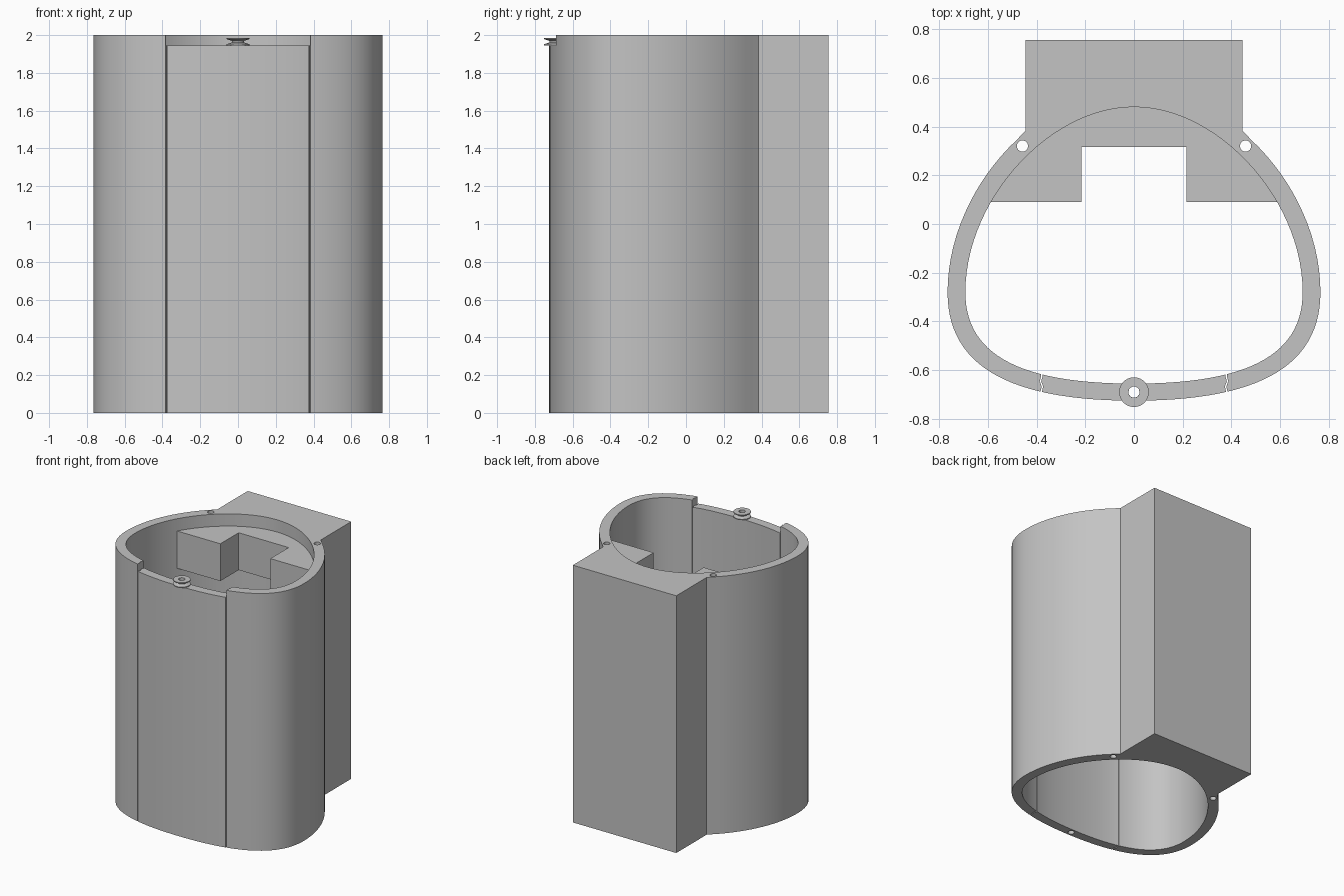
import bpy, bmesh, math
from mathutils import Vector
from mathutils.geometry import interpolate_bezier

if "Cube" in bpy.data.objects:
    bpy.data.objects.remove(bpy.data.objects["Cube"], do_unlink=True)

HEIGHT = 2.0
RIM = 1.945        # top of the lowered front panel
WIDEST = -0.28     # y where the egg-shaped shell is widest

grey = bpy.data.materials.new("plain grey")
grey.use_nodes = True
grey.diffuse_color = (0.55, 0.55, 0.55, 1)
grey.node_tree.nodes["Principled BSDF"].inputs["Base Color"].default_value = (0.55, 0.55, 0.55, 1)


def finish(name, bm):
    bmesh.ops.recalc_face_normals(bm, faces=bm.faces)
    mesh = bpy.data.meshes.new(name)
    bm.to_mesh(mesh)
    bm.free()
    mesh.materials.append(grey)
    obj = bpy.data.objects.new(name, mesh)
    bpy.context.collection.objects.link(obj)
    return obj


def prism(name, outline, z0, z1):
    """Extrude a flat outline from z0 to z1."""
    bm = bmesh.new()
    face = bm.faces.new([bm.verts.new((x, y, z0)) for x, y in outline])
    grown = bmesh.ops.extrude_face_region(bm, geom=[face])["geom"]
    verts = [v for v in grown if isinstance(v, bmesh.types.BMVert)]
    bmesh.ops.translate(bm, verts=verts, vec=(0, 0, z1 - z0))
    return finish(name, bm)


def activate(obj):
    bpy.ops.object.select_all(action='DESELECT')
    obj.select_set(True)
    bpy.context.view_layer.objects.active = obj


def cut(obj, cutter):
    cutter.hide_render = True
    mod = obj.modifiers.new("cut", 'BOOLEAN')
    mod.operation = 'DIFFERENCE'
    mod.solver = 'EXACT'
    mod.object = cutter
    activate(obj)
    bpy.ops.object.modifier_apply(modifier=mod.name)
    bpy.data.objects.remove(cutter, do_unlink=True)


def smooth(obj):
    activate(obj)
    bpy.ops.object.shade_smooth_by_angle(angle=math.radians(25))


def half_egg(back, side, front, k_back, k_front):
    """Right half of the egg, running from the back to the front."""
    def quarter(y, k):
        p = [(0, y), (side * k, y), (side, WIDEST + (y - WIDEST) * k), (side, WIDEST)]
        pts = interpolate_bezier(*[Vector((*q, 0)) for q in p], 28)
        return [(v.x, v.y) for v in pts]
    return quarter(back, k_back) + quarter(front, k_front)[-2::-1]


def mirrored(half):
    return half + [(-x, y) for x, y in reversed(half) if x > 0.0001]


def circle(cx, cy, r, n=24):
    return [(cx + r * math.cos(i * math.tau / n), cy + r * math.sin(i * math.tau / n))
            for i in range(n)]


def rect(x0, x1, y0, y1):
    return [(x0, y0), (x1, y0), (x1, y1), (x0, y1)]


# Shell: egg-shaped tube with a solid rectangular block at the back
outer = half_egg(0.555, 0.765, -0.725, 0.51, 0.675)
inner = half_egg(0.48, 0.692, -0.655, 0.50, 0.68)
block = [(0.445, 0.755), (0.445, 0.383)]
shell = prism("shell", mirrored(block + [p for p in outer if p[0] > 0.455 or p[1] < 0]), 0, HEIGHT)
cut(shell, prism("cavity", mirrored(inner), -0.1, HEIGHT + 0.1))

# Lowered front rim and the thin zigzag seams beside the front panel
cut(shell, prism("rim_cutter", rect(-0.38, 0.38, -0.9, -0.5), RIM, HEIGHT + 0.1))
for side in (-1, 1):
    path = [(0.38, -0.76), (0.38, -0.685), (0.376, -0.667), (0.384, -0.645), (0.378, -0.625), (0.378, -0.57)]
    strip = path + [(x + 0.006, y) for x, y in reversed(path)]
    cut(shell, prism("seam_cutter", [(side * (x - 0.003), y) for x, y in strip], -0.1, HEIGHT + 0.1))

# Pin holes running the full height
for x, y in ((-0.458, 0.32), (0.458, 0.32), (0, -0.69)):
    cut(shell, prism("pin_hole_cutter", circle(x, y, 0.023), -0.1, HEIGHT + 0.1))
smooth(shell)

# Ledge: U-shaped shelf inside the cavity against the back wall
shelf = [(x * 1.015, y + 0.006) for x, y in inner if y > 0.1]
shelf += [(0.59, 0.09), (0.215, 0.09), (0.215, 0.315)]
ledge = prism("inner_ledge", mirrored(shelf), 1.615, 1.905)
smooth(ledge)

# Spool: small waisted ring on the front rim
profile = [(0.023, RIM), (0.061, RIM), (0.061, 1.952), (0.032, 1.961),
           (0.032, 1.969), (0.061, 1.979), (0.061, 1.986), (0.023, 1.986)]
bm = bmesh.new()
ring = [bm.verts.new((r, 0, z)) for r, z in profile]
edges = [bm.edges.new((ring[i - 1], ring[i])) for i in range(len(ring))]
bmesh.ops.spin(bm, geom=ring + edges, cent=(0, 0, 0), axis=(0, 0, 1),
               angle=math.tau, steps=32, use_merge=True)
bmesh.ops.remove_doubles(bm, verts=bm.verts, dist=0.0001)
bmesh.ops.translate(bm, verts=bm.verts, vec=(0, -0.69, 0))
spool = finish("front_spool", bm)
smooth(spool)
